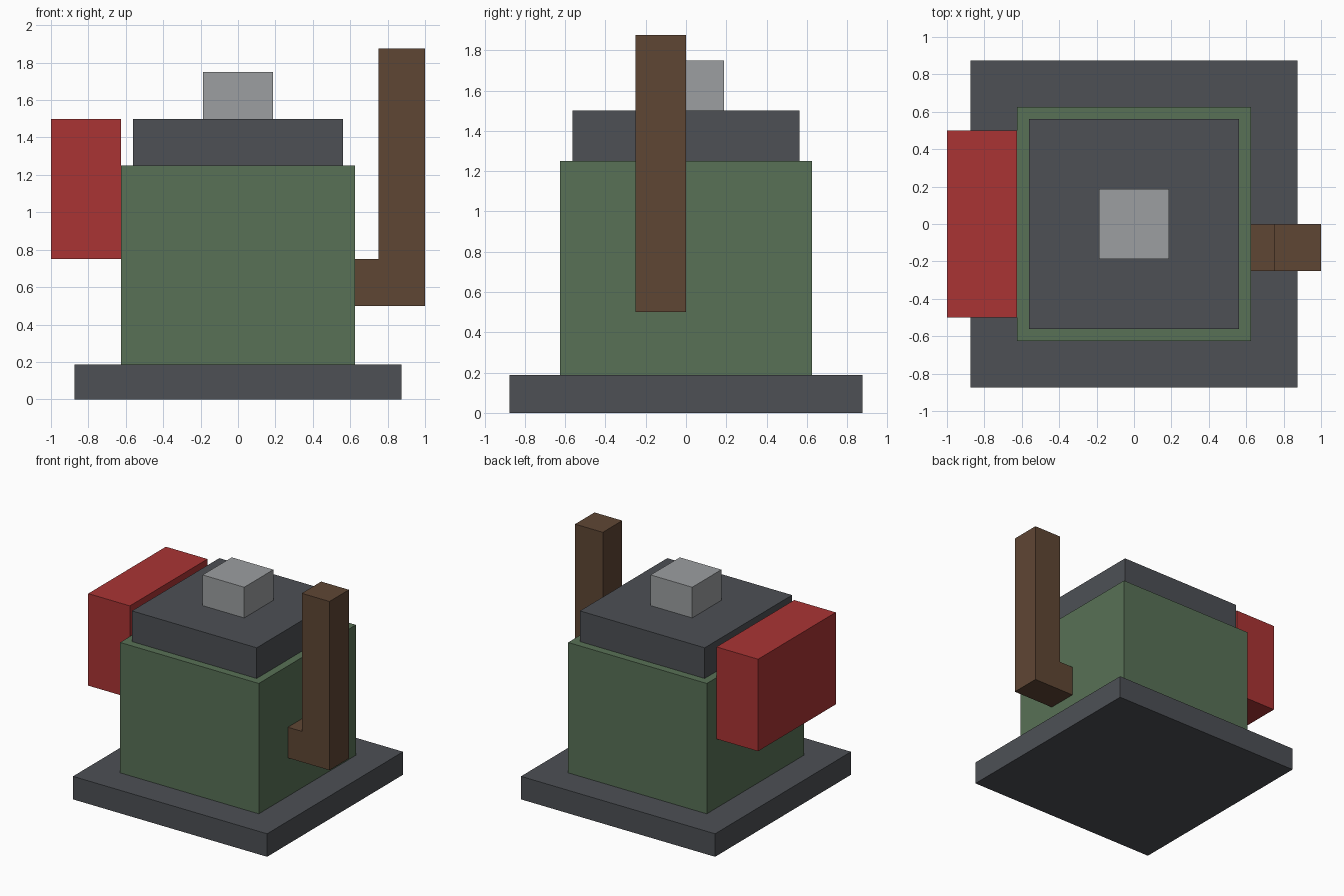
import bpy
import bmesh
from mathutils import Vector

cube = bpy.data.objects.get("Cube")
if cube:
    bpy.data.objects.remove(cube, do_unlink=True)


def material(name, rgb):
    """Flat material from display colour values, converted to linear."""
    linear = [((c / 255 + 0.055) / 1.055) ** 2.4 for c in rgb]
    mat = bpy.data.materials.new(name)
    mat.use_nodes = True
    mat.diffuse_color = (*linear, 1)
    shader = mat.node_tree.nodes["Principled BSDF"]
    shader.inputs["Base Color"].default_value = (*linear, 1)
    shader.inputs["Roughness"].default_value = 0.9
    return mat


slate = material("slate grey", (77, 80, 85))
green = material("moss green", (88, 113, 86))
red = material("brick red", (170, 52, 52))
brown = material("wood brown", (95, 70, 52))
silver = material("light grey", (156, 159, 161))


def prism(name, profile, y0, y1, mat):
    """Extrude an (x, z) outline from y0 to y1."""
    bm = bmesh.new()
    face = bm.faces.new([bm.verts.new((x, y0, z)) for x, z in profile])
    result = bmesh.ops.extrude_face_region(bm, geom=[face])
    moved = [v for v in result["geom"] if isinstance(v, bmesh.types.BMVert)]
    bmesh.ops.translate(bm, verts=moved, vec=Vector((0, y1 - y0, 0)))
    bmesh.ops.recalc_face_normals(bm, faces=bm.faces)
    mesh = bpy.data.meshes.new(name)
    bm.to_mesh(mesh)
    bm.free()
    mesh.materials.append(mat)
    obj = bpy.data.objects.new(name, mesh)
    bpy.context.collection.objects.link(obj)
    return obj


def box(name, x0, x1, y0, y1, z0, z1, mat):
    return prism(name, [(x0, z0), (x1, z0), (x1, z1), (x0, z1)], y0, y1, mat)


# Centred square blocks, stacked upwards: name, half width, height, material
z = 0
for name, half, height, mat in [
    ("base_plate", 0.875, 0.1875, slate),
    ("body", 0.625, 1.0625, green),
    ("lid", 0.5625, 0.25, slate),
    ("top_knob", 0.1875, 0.25, silver),
]:
    box(name, -half, half, -half, half, z, z + height, mat)
    z += height

# Box on the right side of the body
box("side_box", -1, -0.625, -0.5, 0.5, 0.75, 1.5, red)

# L-shaped lever on the left side
lever = [(0.625, 0.5), (1, 0.5), (1, 1.875), (0.75, 1.875), (0.75, 0.75), (0.625, 0.75)]
prism("lever", lever, -0.25, 0, brown)
